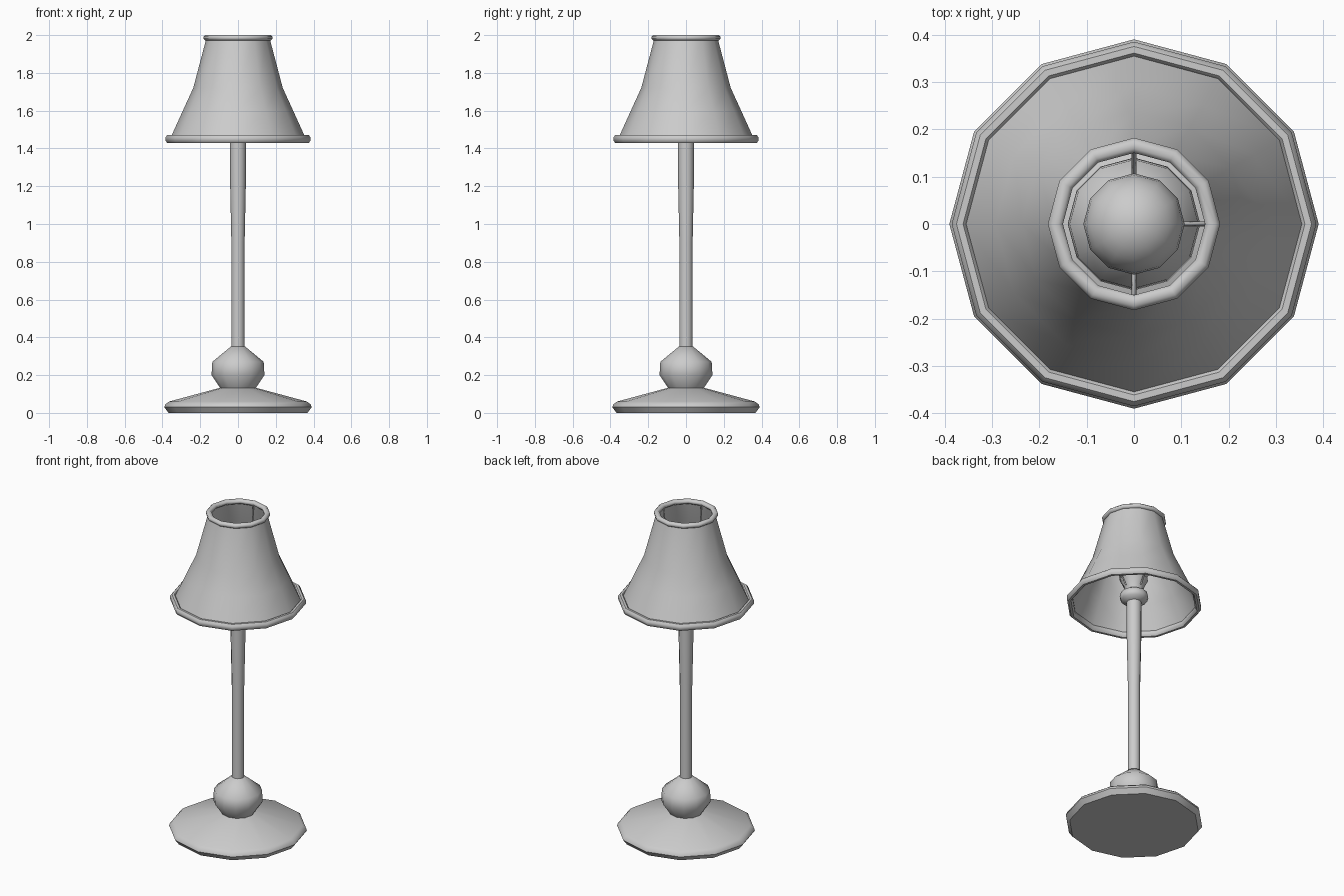
import bpy, math
from mathutils import Vector

if "Cube" in bpy.data.objects:
    bpy.data.objects.remove(bpy.data.objects["Cube"])

SIDES = 12


def lathe(name, profile, sides=SIDES, angle=50, closed=False):
    """Revolve (radius, z) points around z; zero radius makes a pole point."""
    verts, rings, faces = [], [], []
    for r, z in profile:
        n = 1 if r == 0 else sides
        rings.append([len(verts) + i for i in range(n)])
        verts += [(r * math.cos(2 * math.pi * i / sides),
                   r * math.sin(2 * math.pi * i / sides), z) for i in range(n)]
    pairs = list(zip(rings, rings[1:]))
    if closed:
        pairs.append((rings[-1], rings[0]))
    for a, b in pairs:
        for i in range(sides):
            j = (i + 1) % sides
            quad = [a[i % len(a)], a[j % len(a)], b[j % len(b)], b[i % len(b)]]
            faces.append(list(dict.fromkeys(quad)))
    mesh = bpy.data.meshes.new(name)
    mesh.from_pydata(verts, [], faces)
    obj = bpy.data.objects.new(name, mesh)
    bpy.context.collection.objects.link(obj)
    bpy.ops.object.select_all(action='DESELECT')
    bpy.context.view_layer.objects.active = obj
    obj.select_set(True)
    bpy.ops.object.shade_smooth_by_angle(angle=math.radians(angle))
    return obj


def rim(name, radius, z, half_w, half_h):
    """Rounded trim ring with an eight-sided section."""
    section = [(radius + half_w * math.cos(math.pi * (k + .5) / 4) * 1.08,
                z + half_h * math.sin(math.pi * (k + .5) / 4) * 1.08)
               for k in range(8)]
    return lathe(name, section, closed=True)


def wire(name, points, radius):
    curve = bpy.data.curves.new(name, 'CURVE')
    curve.dimensions = '3D'
    curve.bevel_depth = radius
    curve.bevel_resolution = 0
    curve.use_fill_caps = True
    spline = curve.splines.new('POLY')
    spline.points.add(len(points) - 1)
    for p, co in zip(spline.points, points):
        p.co = (*co, 1)
    obj = bpy.data.objects.new(name, curve)
    bpy.context.collection.objects.link(obj)
    return obj


# Weighted foot with the turned bulge
lathe("base", [(0, 0), (0.368, 0), (0.39, 0.03), (0.385, 0.045), (0.365, 0.06),
               (0.095, 0.133), (0.14, 0.20), (0.136, 0.27), (0.037, 0.352), (0, 0.352)])

# Slender pole, slightly wider at the top
lathe("pole", [(0.035, 0.34), (0.035, 0.9), (0.042, 1.23), (0.043, 1.46)])

# Collar and bulb socket hidden inside the shade
lathe("socket", [(0.043, 1.45), (0.075, 1.465), (0.082, 1.485), (0.075, 1.51),
                 (0.05, 1.525), (0.06, 1.56), (0.08, 1.60), (0, 1.60)])

# Light bulb
bulb_profile = [(0.055, 1.59)]
for k in range(-3, 6):
    a = math.radians(k * 15)
    bulb_profile.append((0.107 * math.cos(a), 1.70 + 0.107 * math.sin(a)))
lathe("bulb", bulb_profile + [(0, 1.807)])

# Shade shell and its trim rings
lathe("shade", [(0.36, 1.45), (0.292, 1.60), (0.237, 1.72), (0.167, 1.985)])
rim("shade_bottom_rim", 0.368, 1.45, 0.017, 0.02)
rim("shade_top_rim", 0.166, 1.986, 0.016, 0.014)

# Wires carrying the shade
for i, deg in enumerate((0, 90, 270)):
    d = Vector((math.cos(math.radians(deg)), math.sin(math.radians(deg)), 0))
    path = [(0.06, 1.545), (0.125, 1.66), (0.153, 1.98)]
    wire(f"shade_wire_{i + 1}", [(d.x * r, d.y * r, z) for r, z in path], 0.005)
